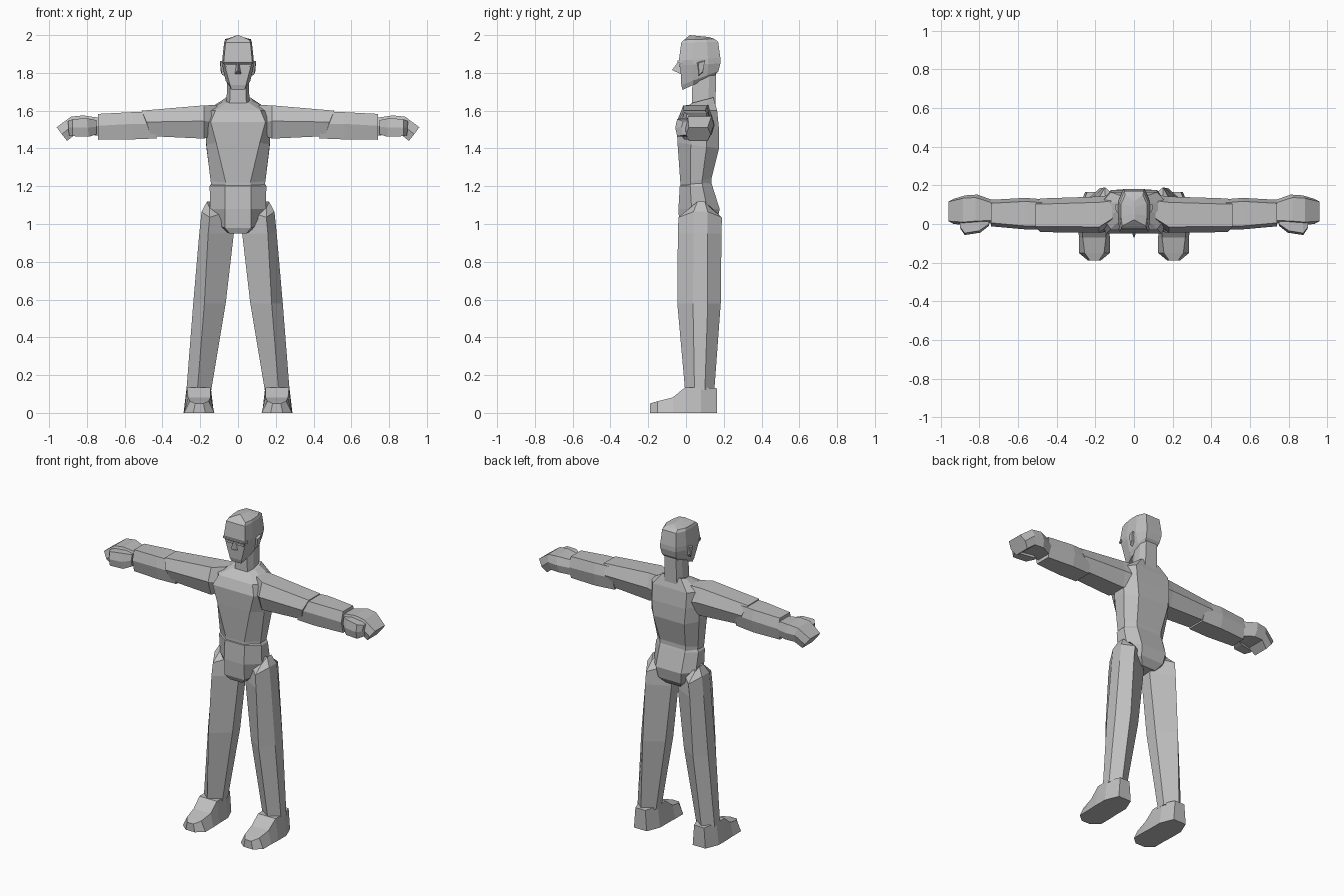
import bpy, bmesh

grey = bpy.data.materials.new("plain_grey")
grey.diffuse_color = (0.52, 0.52, 0.52, 1)


def loft(name, rings, mirror=False):
    """Skin a stack of equal-sized rings, cap both ends, flat faces."""
    bm = bmesh.new()
    vs = [[bm.verts.new(p) for p in r] for r in rings]
    n = len(vs[0])
    for a, b in zip(vs, vs[1:]):
        for i in range(n):
            j = (i + 1) % n
            bm.faces.new((a[i], a[j], b[j], b[i]))
    bm.faces.new(vs[0][::-1])
    bm.faces.new(vs[-1])
    bmesh.ops.recalc_face_normals(bm, faces=bm.faces)
    me = bpy.data.meshes.new(name)
    bm.to_mesh(me)
    bm.free()
    me.materials.append(grey)
    ob = bpy.data.objects.new(name, me)
    bpy.context.collection.objects.link(ob)
    if mirror:
        ob.modifiers.new("Mirror", 'MIRROR').use_mirror_merge = False
    return ob


def body_ring(zf, zb, yf, yb, wf, wm, wb):
    """Symmetric eight-sided ring, tilted from front height to back height."""
    ya, yc = yf + (yb - yf) * .32, yf + (yb - yf) * .7
    za, zc = zf + (zb - zf) * .32, zf + (zb - zf) * .7
    half = [(wf, yf, zf), (wm, ya, za), (wm, yc, zc), (wb, yb, zb)]
    return half + [(-x, y, z) for x, y, z in reversed(half)]


def arm_ring(xt, xb, y0, y1, zb, zm, zt, inset=.03):
    """Six-sided arm section, its end slanted from top x to bottom x."""
    xm = (xt + xb) / 2
    return [(xm, y0, zm), (xt, y0 + inset, zt), (xt, y1 - inset, zt),
            (xm, y1, zm), (xb, y1 - inset, zb), (xb, y0 + inset, zb)]


def leg_ring(z, outer, ridge, inner, y0, ya, yc, y1, rise=0):
    """Six-sided leg section with a ridge in front and behind."""
    return [(ridge, y0, z), (outer, ya, z + rise), (outer, yc, z + rise),
            (ridge, y1, z), (inner, yc, z + rise), (inner, ya, z + rise)]


def quad_ring(y, x, wb, wt, z0, z1):
    return [(x - wb, y, z0), (x + wb, y, z0), (x + wt, y, z1), (x - wt, y, z1)]


# Torso and pelvis
loft("torso", [body_ring(*r) for r in (
    (1.20, 1.21, -.03, .135, .065, .14, .09),
    (1.22, 1.24, -.03, .135, .065, .145, .09),
    (1.43, 1.40, -.045, .175, .115, .168, .11),
    (1.54, 1.50, -.05, .175, .145, .17, .12),
    (1.60, 1.60, -.025, .165, .12, .17, .12),
    (1.64, 1.67, .03, .145, .06, .075, .065))])
loft("pelvis", [body_ring(*r) for r in (
    (.95, .97, -.02, .13, .045, .06, .05),
    (.98, 1.01, -.035, .165, .07, .10, .08),
    (1.08, 1.08, -.04, .178, .07, .148, .09),
    (1.20, 1.20, -.033, .14, .07, .15, .09),
    (1.215, 1.23, -.02, .13, .065, .135, .085))])

# Neck and head
loft("neck", [body_ring(*r) for r in (
    (1.60, 1.60, .03, .155, .045, .063, .045),
    (1.80, 1.80, .035, .16, .04, .055, .04))])
loft("head", [body_ring(*r) for r in (
    (1.71, 1.79, -.018, .155, .035, .05, .045),
    (1.735, 1.81, -.025, .172, .042, .066, .05),
    (1.84, 1.85, -.03, .182, .07, .083, .055),
    (1.865, 1.88, -.038, .182, .075, .083, .055),
    (1.96, 1.965, -.025, .17, .066, .073, .05),
    (1.975, 1.98, -.01, .15, .06, .068, .045),
    (2.0, 1.99, .02, .12, .004, .005, .004))])

# Brow, eyelids, nose and ears
loft("brow", [quad_ring(-.045, 0, .075, .075, 1.855, 1.865),
              quad_ring(-.02, 0, .082, .082, 1.85, 1.87)])
loft("eyelid", [quad_ring(-.036, .037, .025, .028, 1.832, 1.845),
                quad_ring(-.01, .037, .03, .03, 1.828, 1.85)], True)
loft("nose", [[(-.02, -.02, 1.79), (.02, -.02, 1.79), (0, -.074, 1.815)],
              [(-.009, -.02, 1.86), (.009, -.02, 1.86), (0, -.042, 1.858)]])
loft("ear", [
    [(.06, .04, 1.86), (.06, .10, 1.87), (.06, .09, 1.80), (.06, .065, 1.78)],
    [(.094, .065, 1.852), (.096, .10, 1.862), (.092, .09, 1.81),
     (.085, .07, 1.79)]], True)

# Arms: sleeve, forearm, hand and thumb
loft("upper_arm", [arm_ring(*r) for r in (
    (.11, .13, 0, .15, 1.47, 1.54, 1.63),
    (.18, .18, -.045, .142, 1.452, 1.545, 1.628),
    (.51, .46, -.042, .132, 1.465, 1.54, 1.60))], True)
loft("forearm", [arm_ring(*r, .018) for r in (
    (.44, .43, -.03, .125, 1.453, 1.53, 1.592),
    (.56, .56, -.028, .135, 1.448, 1.53, 1.592),
    (.74, .74, -.012, .125, 1.446, 1.52, 1.583))], True)
loft("hand", [arm_ring(*r, .015) for r in (
    (.72, .72, .005, .12, 1.465, 1.515, 1.56),
    (.82, .80, 0, .152, 1.475, 1.525, 1.575),
    (.885, .86, -.005, .148, 1.475, 1.525, 1.568),
    (.96, .905, 0, .13, 1.44, 1.475, 1.512))], True)
loft("thumb", [arm_ring(*r, .01) for r in (
    (.75, .75, -.01, .05, 1.475, 1.515, 1.55),
    (.80, .79, -.045, .04, 1.462, 1.51, 1.56),
    (.875, .875, -.057, .02, 1.465, 1.51, 1.555),
    (.90, .895, -.025, .03, 1.47, 1.51, 1.545))], True)

# Legs
loft("leg", [leg_ring(*r) for r in (
    (.12, .273, .215, .142, -.005, .045, .10, .15),
    (.58, .237, .178, .065, -.046, .037, .115, .184),
    (.95, .205, .158, .022, -.043, .04, .115, .188),
    (1.035, .193, .15, .06, -.04, .04, .115, .19, .03),
    (1.085, .165, .15, .125, .03, .06, .10, .13, .033))], True)

# Feet
loft("foot", [quad_ring(*r) for r in (
    (-.19, .205, .032, .022, 0, .05),
    (-.15, .205, .08, .05, 0, .062),
    (-.07, .205, .08, .06, 0, .082),
    (-.005, .208, .08, .062, 0, .135),
    (.08, .208, .08, .064, 0, .136),
    (.165, .208, .045, .035, 0, .13))], True)
